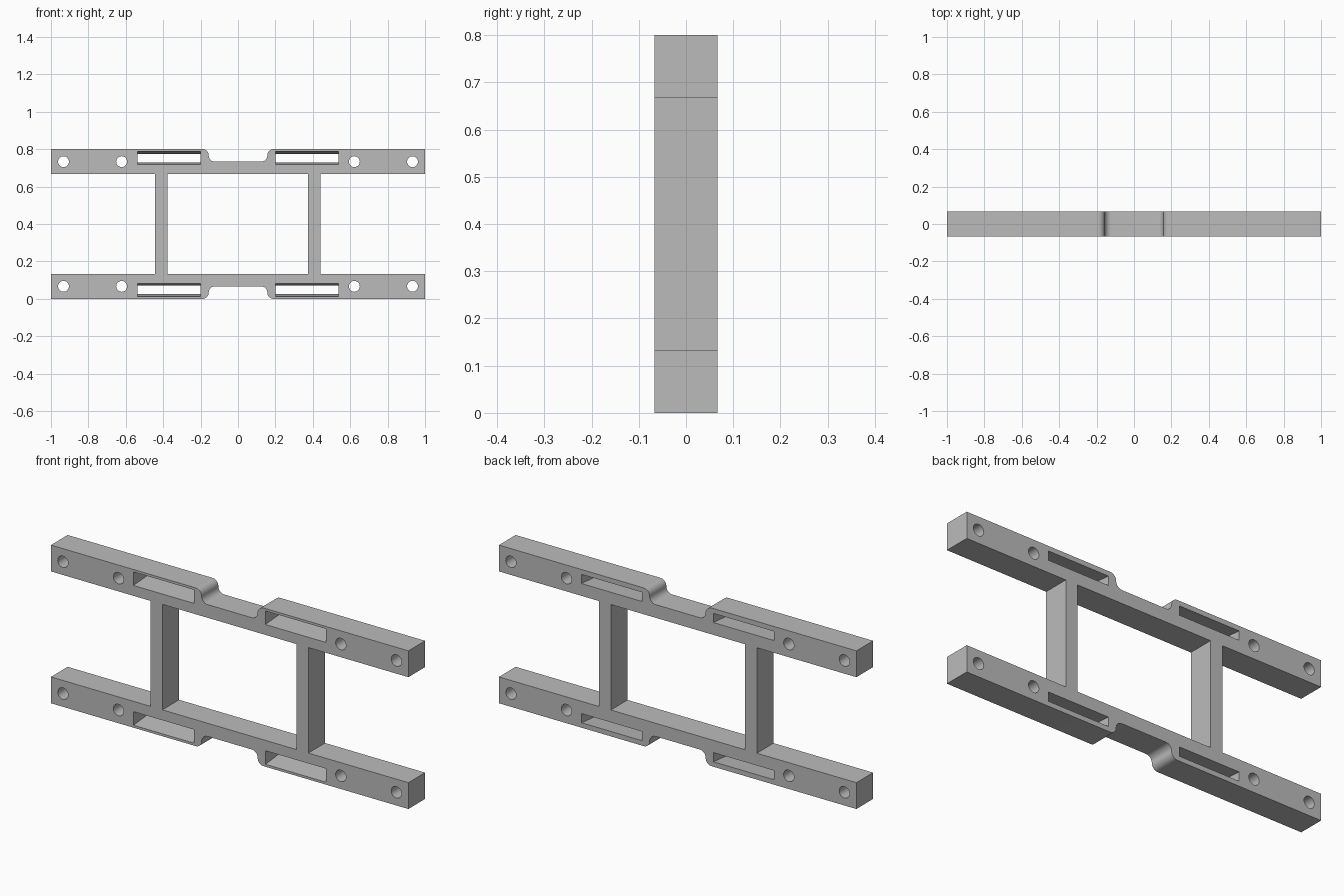
import bpy, bmesh
from math import sin, cos, pi

if "Cube" in bpy.data.objects:
    bpy.data.objects.remove(bpy.data.objects["Cube"])

HEIGHT, BAR, HALF = 0.8, 0.1333, 0.0667   # overall height, bar height, half depth
R = 0.0333                                # notch corner radius

grey = bpy.data.materials.new("plain grey")
grey.use_nodes = True
colour = (0.5, 0.5, 0.5, 1)
grey.diffuse_color = colour
grey.node_tree.nodes["Principled BSDF"].inputs["Base Color"].default_value = colour


def loft(bm, front, back, y):
    """Solid between a front and a back outline given as (x, z) points."""
    a = [bm.verts.new((x, -y, z)) for x, z in front]
    b = [bm.verts.new((x, y, z)) for x, z in back]
    bm.faces.new(a)
    bm.faces.new(b[::-1])
    for i in range(len(a)):
        j = (i + 1) % len(a)
        bm.faces.new((a[i], b[i], b[j], a[j]))


def make_object(name, bm):
    bmesh.ops.recalc_face_normals(bm, faces=bm.faces)
    mesh = bpy.data.meshes.new(name)
    bm.to_mesh(mesh)
    bm.free()
    mesh.materials.append(grey)
    obj = bpy.data.objects.new(name, mesh)
    bpy.context.collection.objects.link(obj)
    return obj


def rect(x0, x1, z0, z1):
    return [(x0, z0), (x1, z0), (x1, z1), (x0, z1)]


def arc(cx, cz, start, end, steps=10):
    angles = [start + (end - start) * i / steps for i in range(steps + 1)]
    return [(cx + R * cos(t), cz + R * sin(t)) for t in angles]


def build_bar(name, flip):
    def place(points):
        return [(x, HEIGHT - z if flip else z) for x, z in points]

    # Bar outline with a rounded notch in its outer edge
    convex = arc(-0.19, R, -pi / 2, 0)
    concave = arc(-0.19 + 2 * R, R, pi, pi / 2)
    left = [(-1, BAR), (-1, 0)] + convex + concave[1:]
    outline = place(left + [(-x, z) for x, z in reversed(left)])
    bm = bmesh.new()
    loft(bm, outline, outline, HALF)
    bar = make_object(name, bm)

    # Bolt holes and slots that narrow towards the back
    bm = bmesh.new()
    for side in (-1, 1):
        for x in (0.933, 0.622):
            hole = place([(side * x + 0.029 * cos(2 * pi * i / 32),
                           HALF + 0.029 * sin(2 * pi * i / 32)) for i in range(32)])
            loft(bm, hole, hole, HALF + 0.01)
        x0, x1 = sorted((side * 0.2, side * 0.538))
        loft(bm, place(rect(x0, x1, 0.012, 0.081)),
             place(rect(x0, x1, 0.025, 0.071)), HALF + 0.002)
    cutter = make_object(name + "_cutter", bm)
    cutter.hide_render = True

    cut = bar.modifiers.new("openings", "BOOLEAN")
    cut.operation, cut.solver, cut.object = "DIFFERENCE", "EXACT", cutter
    bpy.ops.object.select_all(action="DESELECT")
    bpy.context.view_layer.objects.active = bar
    bar.select_set(True)
    bpy.ops.object.modifier_apply(modifier=cut.name)
    bpy.data.objects.remove(cutter)
    bpy.ops.object.shade_smooth_by_angle(angle=pi / 6)


build_bar("lower_bar", False)
build_bar("upper_bar", True)

# Posts joining the two bars
for name, x in (("right_post", -0.41), ("left_post", 0.407)):
    bm = bmesh.new()
    shape = rect(x - R, x + R, BAR, HEIGHT - BAR)
    loft(bm, shape, shape, HALF)
    make_object(name, bm)
